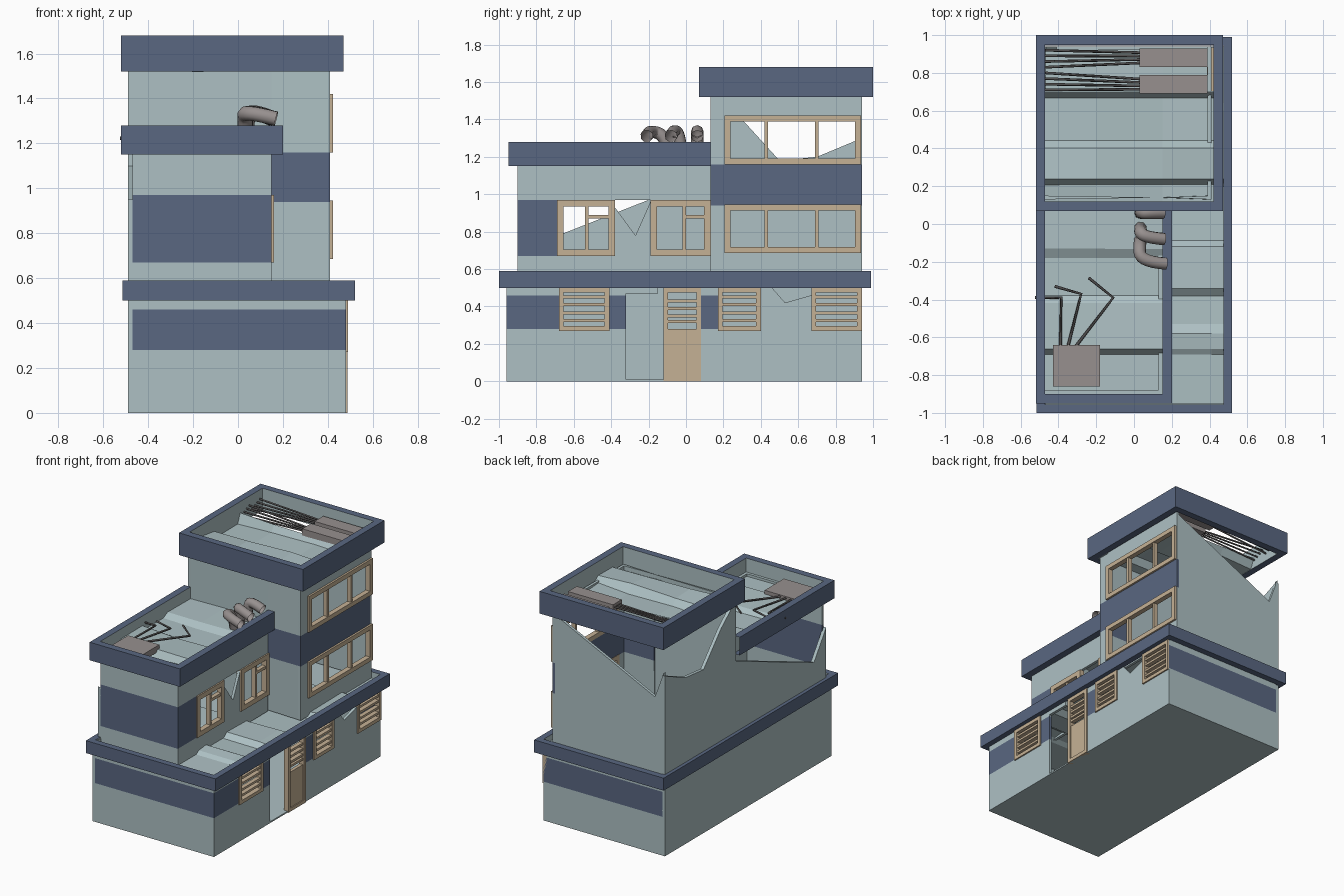
import bpy, bmesh, math, random
from mathutils import Vector

if "Cube" in bpy.data.objects:
    bpy.data.objects.remove(bpy.data.objects["Cube"])
random.seed(4)

def mat(name, c):
    m = bpy.data.materials.new(name)
    m.diffuse_color = (*c, 1)
    m.use_nodes = True
    m.node_tree.nodes["Principled BSDF"].inputs["Base Color"].default_value = m.diffuse_color
    return m

WALL, BLUE, WOOD, GREY, DARK = range(5)
MATS = [mat("pale_wall", (.42, .53, .55)), mat("slate_blue", (.10, .135, .22)),
        mat("tan_wood", (.56, .44, .30)), mat("concrete_grey", (.31, .28, .275)),
        mat("dark_steel", (.085, .08, .08))]

def finish(bm, name, thick=0):
    me = bpy.data.meshes.new(name)
    bmesh.ops.remove_doubles(bm, verts=bm.verts, dist=1e-4)
    bmesh.ops.recalc_face_normals(bm, faces=bm.faces)
    bm.to_mesh(me)
    bm.free()
    for m in MATS:
        me.materials.append(m)
    ob = bpy.data.objects.new(name, me)
    bpy.context.collection.objects.link(ob)
    if thick:
        s = ob.modifiers.new("thickness", 'SOLIDIFY')
        s.thickness, s.offset = thick, 0
    return ob

def add_box(bm, x0, x1, y0, y1, z0, z1, m):
    g = bmesh.ops.create_cube(bm, size=1)
    for v in g['verts']:
        v.co = (x0 + (v.co.x + .5) * (x1 - x0), y0 + (v.co.y + .5) * (y1 - y0),
                z0 + (v.co.z + .5) * (z1 - z0))
        for f in v.link_faces:
            f.material_index = m

def boxes(name, items, m):
    bm = bmesh.new()
    for b in items:
        add_box(bm, *b, m)
    return finish(bm, name)

def wall(name, axis, pos, polys, thick=.02):
    """Flat panels given as (material, rectangle or outline), then thickened."""
    bm = bmesh.new()
    for m, p in polys:
        if not isinstance(p[0], tuple):
            u0, u1, z0, z1 = p
            p = [(u0, z0), (u1, z0), (u1, z1), (u0, z1)]
        co = [(pos, u, z) if axis == 'x' else (u, pos, z) for u, z in p]
        bm.faces.new([bm.verts.new(c) for c in co]).material_index = m
    return finish(bm, name, thick)

def bands(u0, u1, *zs):
    """Stacked strips, alternating wall and blue."""
    return [(i % 2, (u0, u1, zs[i], zs[i + 1])) for i in range(len(zs) - 1)]

def parapet(name, x0, x1, y0, y1, z0, z1, t=.05, back=True):
    bm = bmesh.new()
    out = [(x0, y1), (x0, y0), (x1, y0), (x1, y1)]
    e = t if back else 0
    inn = [(x0 + t, y1 - e), (x0 + t, y0 + t), (x1 - t, y0 + t), (x1 - t, y1 - e)]
    for i in range(4 if back else 3):
        j = (i + 1) % 4
        ring = [(out[i], z0), (out[i], z1), (inn[i], z1), (inn[i], z0)]
        ring2 = [(out[j], z0), (out[j], z1), (inn[j], z1), (inn[j], z0)]
        for k in range(4):
            l = (k + 1) % 4
            q = [ring[k], ring[l], ring2[l], ring2[k]]
            f = bm.faces.new([bm.verts.new((*p, z)) for p, z in q])
            f.material_index = WALL if k == 2 else BLUE
    return finish(bm, name)

def sagging_sheet(name, xs, ys, z, amp):
    """Broken roofing that drops in small folds."""
    bm = bmesh.new()
    rows = []
    for i, y in enumerate(ys):
        h = z + (amp if (i // 2) % 2 else -amp)
        rows.append([bm.verts.new((x, y, h + random.uniform(-.5, .5) * amp)) for x in xs])
    for a, b in zip(rows, rows[1:]):
        for i in range(len(xs) - 1):
            bm.faces.new((a[i], a[i + 1], b[i + 1], b[i]))
    return finish(bm, name, .008)

def window(name, x, y0, y1, z0, z1, t, ybars=(), zbars=(), extra=()):
    a, b = x - .025, x + .012
    it = [(a, b, y0, y0 + t, z0, z1), (a, b, y1 - t, y1, z0, z1),
          (a, b, y0 + t, y1 - t, z0, z0 + t), (a, b, y0 + t, y1 - t, z1 - t, z1)]
    it += [(a, b - .006, y - .009, y + .009, z0 + t, z1 - t) for y in ybars]
    it += [(a, b - .006, y0 + t, y1 - t, z - .008, z + .008) for z in zbars]
    return boxes(name, it + list(extra), WOOD)

def tube(name, paths, r, m, kind='POLY', res=2):
    cu = bpy.data.curves.new(name, 'CURVE')
    cu.dimensions, cu.bevel_depth, cu.bevel_resolution = '3D', r, res
    cu.use_fill_caps = kind == 'POLY'
    cu.resolution_u = 5
    for pts in paths:
        s = cu.splines.new(kind)
        s.points.add(len(pts) - 1)
        for p, q in zip(s.points, pts):
            p.co = (*q, 1)
        if kind == 'NURBS':
            s.use_endpoint_u, s.order_u = True, 3
    cu.materials.append(MATS[m])
    ob = bpy.data.objects.new(name, cu)
    bpy.context.collection.objects.link(ob)
    return ob

# ground floor
boxes("ground_slab", [(-.49, .48, -.96, .94, 0, .01)], WALL)
G = (0, .28, .46, .52)
slats = [(-.68, -.41), (.17, .40), (.67, .94)]
panels = bands(-.96, -.68, *G) + bands(-.41, -.32, *G) + bands(.08, .17, *G)
panels += [(WALL, (a, b, 0, .28)) for a, b in slats]
panels += [(WALL, (-.32, -.15, .47, .52)),
           (WALL, [(.40, 0), (.67, 0), (.67, .46), (.53, .42), (.46, .50), (.40, .50)])]
wall("ground_right_wall", 'x', .47, panels)
wall("ground_front_wall", 'y', -.95, bands(-.47, .48, *G))
wall("ground_back_wall", 'y', .93, bands(-.47, .48, *G))
wall("ground_left_wall", 'x', -.478, [(WALL, (-.96, .94, 0, .58))], .024)
for i, (a, b) in enumerate(slats):
    window(f"louvre_window_{i}", .478, a, b, .27, .50, .025, (), (.325, .365, .41, .45))
window("door", .475, -.12, .08, 0, .50, .025, (), (.32, .35, .39, .43),
       [(.455, .48, -.10, .06, .02, .28)])
parapet("ground_cornice", -.515, .52, -1, .99, .50, .59, .045)
sagging_sheet("terrace_floor", (-.47, -.2, .15, .41, .475),
              (-.95, -.69, -.66, -.58, -.53, -.38, -.34, -.12, -.09, .2, .24, .6, .64, .94), .555, .014)

# middle floor
M = (.55, .67, .97, 1.18)
panels = bands(-.90, -.69, *M)
panels += [(WALL, (-.69, .13, .97, 1.18)), (WALL, (-.69, -.38, .55, .67)), (WALL, (-.19, .13, .55, .67)),
           (WALL, [(-.38, .55), (-.19, .55), (-.19, .96), (-.27, .78), (-.38, .93)])]
wall("middle_right_wall", 'x', .14, panels)
wall("middle_front_wall", 'y', -.89, bands(-.47, .15, *M))
wall("middle_left_broken_wall", 'x', -.478,
     [(WALL, [(-.90, .55), (.13, .55), (.13, 1.10), (-.2, .97), (-.76, .75), (-.90, .95)])], .024)
window("middle_window_front", .148, -.69, -.38, .67, .97, .035, (-.53,), (),
       [(.125, .155, -.53, -.40, .87, .89)])
window("middle_window_rear", .148, -.19, .13, .67, .97, .035, (-.01,), (),
       [(.125, .155, -.01, .10, .87, .89)])
parapet("middle_parapet", -.52, .20, -.95, .13, 1.15, 1.28, back=False)
sagging_sheet("middle_roof", (-.47, -.2, .15),
              (-.90, -.69, -.66, -.42, -.38, -.18, -.13, .13), 1.18, .018)

# rear tower
wall("tower_front_wall", 'y', .14,
     [(WALL, (-.48, .15, .55, 1.56))] + bands(.15, .41, .55, .94, 1.16, 1.56))
panels = bands(.13, .21, .55, .94, 1.16, 1.56)
panels += [(WALL, (.21, .94, .55, .70)), (BLUE, (.21, .94, .94, 1.16)),
           (WALL, (.21, .94, 1.41, 1.56))]
wall("tower_right_wall", 'x', .40, panels)
wall("tower_back_broken_wall", 'y', .93,
     [(WALL, [(-.48, .55), (.41, .55), (.41, 1.52), (-.41, 1.13), (-.48, 1.32)])])
wall("tower_left_broken_wall", 'x', -.478,
     [(WALL, [(.13, .55), (.94, .55), (.94, 1.30), (.70, 1.2), (.50, 1.18), (.30, 1.40), (.13, 1.54)])], .024)
for i, z in enumerate((.685, 1.16)):
    window(f"tower_window_{i}", .412, .205, .935, z, z + .26, .032, (.43, .70))
parapet("tower_parapet", -.52, .47, .07, 1.0, 1.52, 1.68)
sagging_sheet("tower_roof", (-.47, -.2, .15, .42), (.12, .21, .24, .40, .44, .67, .70), 1.56, .025)

# broken concrete lumps with reinforcing rods
boxes("concrete_lumps", [(-.43, -.18, -.86, -.64, 1.19, 1.235), (.03, .39, .69, .79, 1.57, 1.62),
                         (.03, .39, .83, .93, 1.57, 1.62)], GREY)
z = 1.222
tube("bent_rods", [[(-.39, -.65, z), (-.385, -.39, z), (-.525, -.39, z)],
                   [(-.35, -.65, z), (-.28, -.37, z), (-.42, -.33, z)],
                   [(-.31, -.65, z), (-.11, -.39, z), (-.24, -.285, z)]], .008, DARK, res=0)
rods = []
for c, d in ((.74, .755), (.88, .875)):
    for k in (-1.5, -.5, .5, 1.5):
        rods.append([(.04, c + k * .018, 1.595), (-.47, d + k * .03, 1.595 + .012 * k)])
tube("straight_rods", rods, .007, DARK, res=0)

# roof vent pipes
tube("vent_pipes", [[(.035, .06, 1.17), (.035, .06, 1.32), (.07, .06, 1.345), (.155, .06, 1.31)],
                    [(.035, -.02, 1.17), (.03, -.03, 1.32), (.05, -.07, 1.345), (.16, -.08, 1.31)],
                    [(.035, -.08, 1.17), (.03, -.10, 1.31), (.03, -.20, 1.345), (.17, -.21, 1.31)]],
     .034, GREY, 'NURBS')
